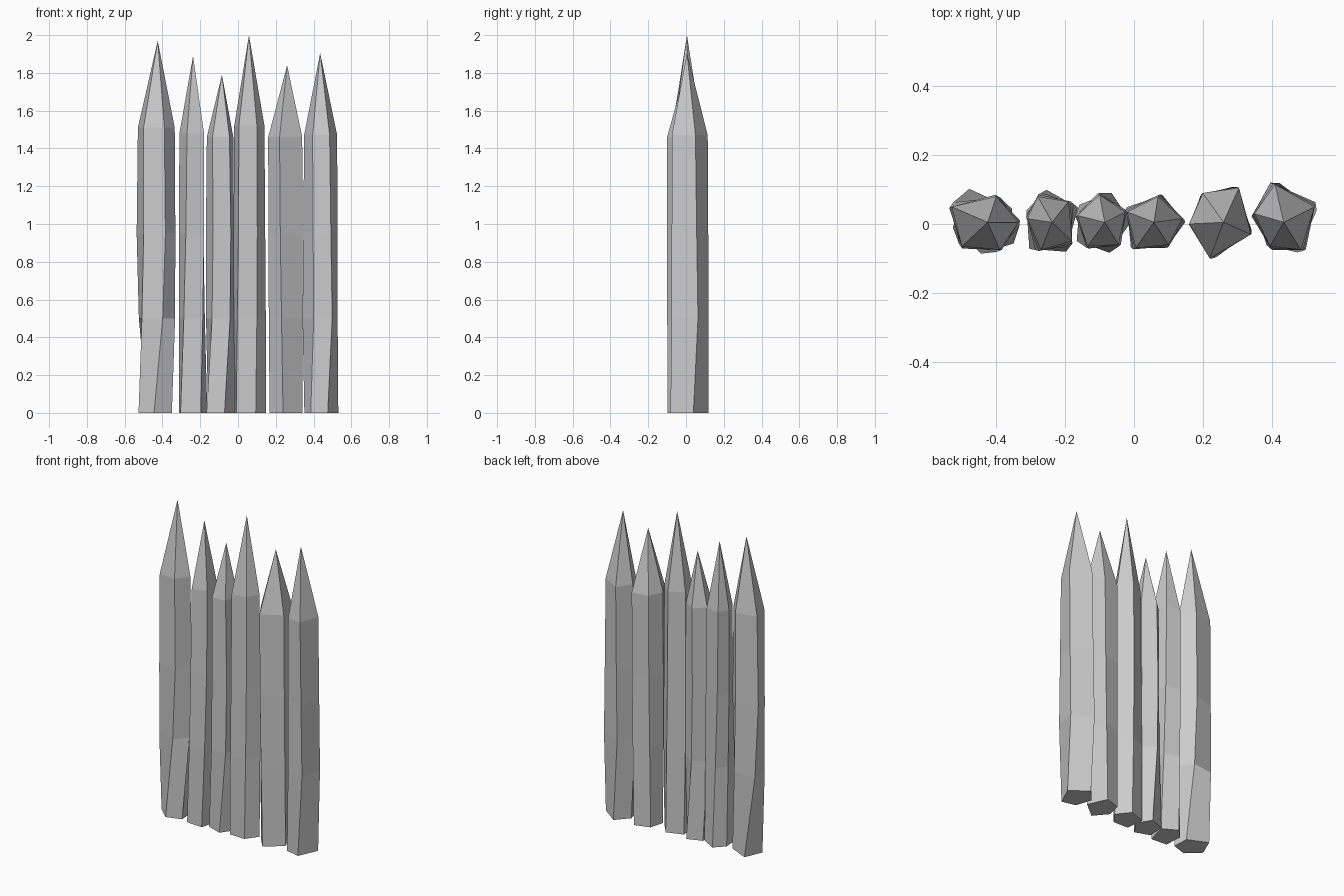
import bpy, bmesh, math

if "Cube" in bpy.data.objects:
    bpy.data.objects.remove(bpy.data.objects["Cube"])

# Sharpened stakes: tip (x, z), shoulder height, pentagon outline at the shoulder,
# then (twist in degrees, scale) for the rings at z = 0, 0.5 and 0.95
STAKES = [
    ((-0.425, 1.97), 1.51,
     [(-0.53, .05), (-0.50, -.065), (-0.39, -.075), (-0.335, .005), (-0.40, .08)],
     [(-38, 1.02), (-7, 1.02), (3, 1.04)]),
    ((-0.238, 1.89), 1.48,
     [(-0.31, .015), (-0.27, -.075), (-0.18, -.05), (-0.19, .065), (-0.28, .08)],
     [(-20, 1.15), (-10, 1.08), (-3, 1.06)]),
    ((-0.085, 1.79), 1.46,
     [(-0.165, .025), (-0.135, -.065), (-0.045, -.06), (-0.025, .035), (-0.10, .085)],
     [(-23, 1.12), (0, 1.06), (4, 1.05)]),
    ((0.058, 2.0), 1.52,
     [(-0.02, .035), (0.005, -.07), (0.10, -.06), (0.14, .015), (0.07, .08)],
     [(-8, 1.08), (-3, 1.08), (0, 1.05)]),
    ((0.26, 1.84), 1.46,
     [(0.16, 0), (0.22, -.10), (0.34, -.03), (0.305, .105), (0.20, .09)],
     [(9, .95), (5, .98), (2, 1.0)]),
    ((0.435, 1.905), 1.47,
     [(0.35, .03), (0.395, -.065), (0.485, -.075), (0.525, .05), (0.41, .115)],
     [(-7, 1.02), (6, 1.08), (3, 1.04)]),
]


def make_stake(name, tip, shoulder, outline, twists):
    bm = bmesh.new()
    cx = sum(p[0] for p in outline) / 5
    cy = sum(p[1] for p in outline) / 5

    def ring(z, twist, scale):
        c, s = math.cos(math.radians(twist)) * scale, math.sin(math.radians(twist)) * scale
        return [bm.verts.new((cx + c * (x - cx) - s * (y - cy),
                              cy + s * (x - cx) + c * (y - cy), z)) for x, y in outline]

    # shaft
    rings = [ring(z, *t) for z, t in zip((0, 0.5, 0.95), twists)]
    rings.append(ring(shoulder, 0, 1))
    for lo, hi in zip(rings, rings[1:]):
        for i in range(5):
            j = (i + 1) % 5
            bm.faces.new((lo[i], lo[j], hi[j], hi[i]))
    bm.faces.new(rings[0][::-1])
    # point
    top = bm.verts.new((tip[0], 0.005, tip[1]))
    for i in range(5):
        bm.faces.new((rings[-1][i], rings[-1][(i + 1) % 5], top))
    bmesh.ops.recalc_face_normals(bm, faces=bm.faces)
    mesh = bpy.data.meshes.new(name)
    bm.to_mesh(mesh)
    bm.free()
    bpy.context.collection.objects.link(bpy.data.objects.new(name, mesh))


for n, spec in enumerate(STAKES, 1):
    make_stake(f"stake_{n}", *spec)
